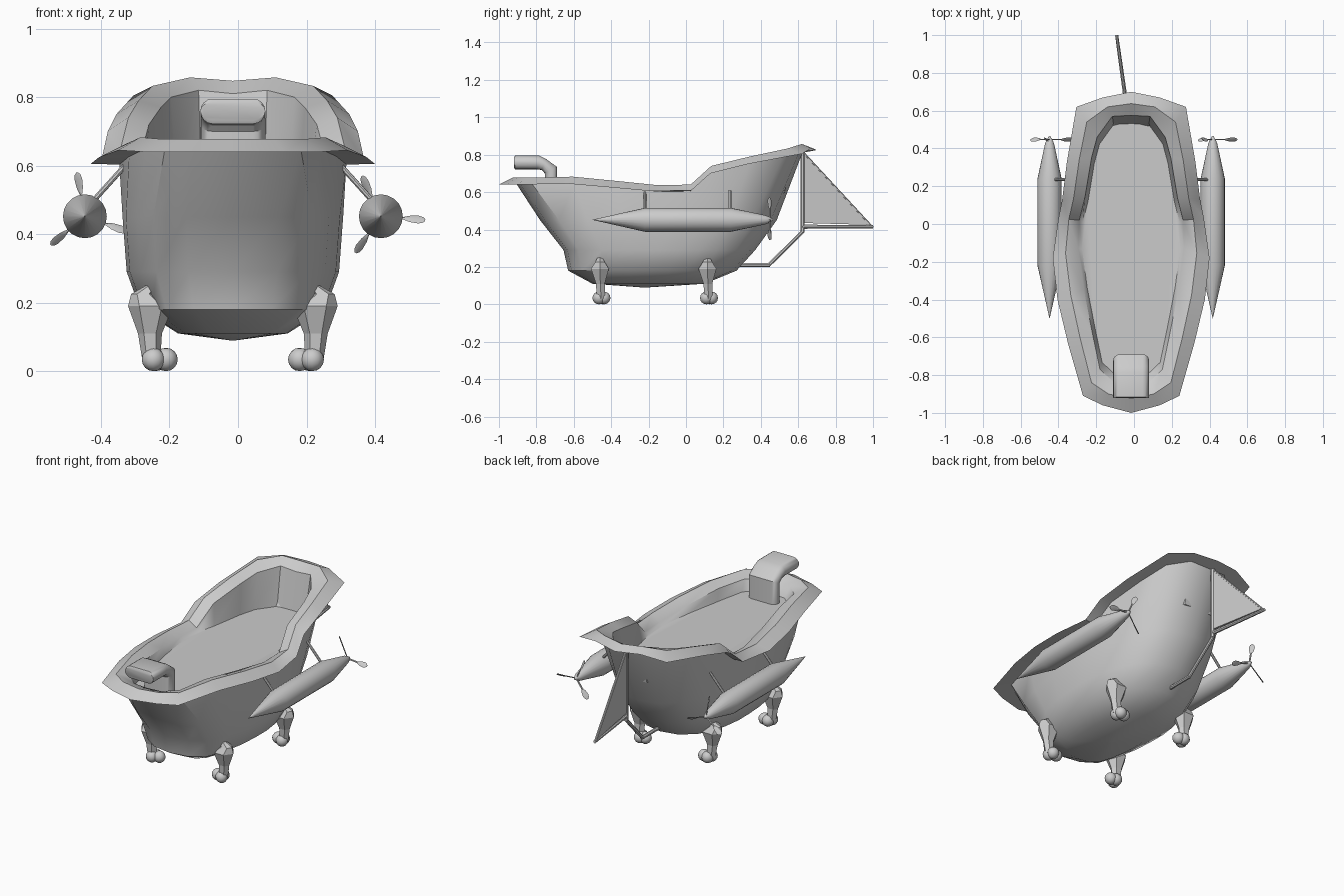
import bpy, bmesh, math
from mathutils import Vector

if "Cube" in bpy.data.objects:
    bpy.data.objects.remove(bpy.data.objects["Cube"])

CX = -0.015  # the tub's centreline


def make(name, rings, cap0=True, cap1=True, smooth=35):
    """Skin a list of closed rings into one object."""
    bm = bmesh.new()
    vr = [[bm.verts.new(p) for p in r] for r in rings]
    n = len(vr[0])
    for a, b in zip(vr, vr[1:]):
        for i in range(n):
            j = (i + 1) % n
            bm.faces.new((a[i], a[j], b[j], b[i]))
    for on, ring in ((cap0, vr[0]), (cap1, vr[-1])):
        if on:
            bm.faces.new(ring)
    bmesh.ops.remove_doubles(bm, verts=bm.verts, dist=0.00005)
    bmesh.ops.recalc_face_normals(bm, faces=bm.faces)
    me = bpy.data.meshes.new(name)
    bm.to_mesh(me)
    bm.free()
    ob = bpy.data.objects.new(name, me)
    bpy.context.collection.objects.link(ob)
    if smooth:
        bpy.ops.object.select_all(action='DESELECT')
        ob.select_set(True)
        bpy.context.view_layer.objects.active = ob
        bpy.ops.object.shade_smooth_by_angle(angle=math.radians(smooth))
    return ob


def rod(name, a, b, r, r2=None, n=8):
    a, b = Vector(a), Vector(b)
    d = (b - a).normalized()
    u = d.orthogonal().normalized()
    v = d.cross(u)
    circ = [math.tau * (i + .5) / n for i in range(n)]
    return make(name, [[p + (u * math.cos(t) + v * math.sin(t)) * q for t in circ]
                       for p, q in ((a, r), (b, r2 or r))])


def mirror(half):
    """Close a half outline (right side, front to back) into a full ring."""
    full = list(half) + [(-x, y, z) for x, y, z in half[-2:0:-1]]
    return [(x + CX, y, z) for x, y, z in full]


def mix(a, b, t, dz=0):
    return [tuple(p + (q - p) * t + (dz if k == 2 else 0) for k, (p, q) in enumerate(zip(m, n)))
            for m, n in zip(a, b)]


# Tub: half outlines of rim, hull rings from one plan shape
outer = [(0, -1, .64), (.15, -.96, .64), (.255, -.91, .64), (.335, -.63, .645),
         (.39, -.4, .625), (.415, -.18, .605), (.385, .03, .61), (.365, .13, .70),
         (.34, .33, .75), (.29, .62, .805), (.15, .67, .835), (0, .70, .825)]
inner = [(0, -.85, .655), (.09, -.84, .655), (.165, -.77, .655), (.205, -.58, .66),
         (.25, -.35, .635), (.28, -.13, .61), (.275, .02, .61), (.245, .14, .72),
         (.21, .35, .77), (.18, .46, .80), (.1, .57, .82), (0, .575, .81)]
plan = [(0, -1), (.42, -.96), (.72, -.84), (.87, -.6), (.97, -.3), (1, -.02),
        (1, .2), (.95, .42), (.87, .6), (.7, .8), (.4, .95), (0, 1)]


def hull_ring(z, front, back, w):
    c, h = (front + back) / 2, (back - front) / 2
    return [(x * w, c + y * h, z) for x, y in plan]


floor = [(x * .93, (y + .15) * .94 - .15, .595) for x, y, z in inner]
hull = [hull_ring(.09, -.23, -.21, .01), hull_ring(.11, -.5, .1, .16),
        hull_ring(.18, -.63, .27, .27), hull_ring(.29, -.655, .37, .31),
        hull_ring(.45, -.78, .485, .322)]
make("bathtub_hull", [mirror(r) for r in hull + [
    mix(inner, outer, .38, -.005), outer, mix(inner, outer, .5, .03), inner, floor]], smooth=40)

# Tap: rounded flat section swept along a bent path, (top y,z / bottom y,z)
tap_path = [((-.915, .79), (-.915, .728)), ((-.92, .785), (-.92, .733)),
            ((-.915, .795), (-.915, .722)), ((-.785, .795), (-.795, .722)),
            ((-.75, .778), (-.77, .718)), ((-.69, .735), (-.755, .70)), ((-.69, .58), (-.755, .58))]
tap = []
for top, bot in tap_path[1:]:
    m = (Vector(top) + Vector(bot)) / 2
    h = (Vector(top) - Vector(bot)) / 2
    ring = []
    for s in (1, -1):
        for i in range(9):
            t = math.pi * i / 8
            p = m + h * math.cos(t) * s
            ring.append((CX + s * (.06 + .035 * math.sin(t)), p.x, p.y))
    tap.append(ring)
make("tap_spout", tap)


# Legs: six-sided tapered stem with ball toes
def leg(side, y):
    rings = []
    for z, xc, dy, hx, hy in ((.27, .215, 0, .004, .004), (.225, .262, 0, .035, .03),
                              (.19, .24, 0, .066, .055), (.11, .242, .002, .035, .027),
                              (.03, .238, .006, .026, .026)):
        rings.append([(CX + side * (xc + hx * math.cos(math.tau * i / 6)),
                       y + dy + hy * math.sin(math.tau * i / 6), z) for i in range(6)])
    make("claw_leg", rings, smooth=0)
    for tx, ty in ((.195, .012), (.232, -.006), (.225, .022)):
        bpy.ops.mesh.primitive_uv_sphere_add(segments=12, ring_count=8, radius=.034,
                                             location=(CX + side * tx, y + ty, .034))
        bpy.context.object.name = "foot_ball"
        bpy.ops.object.shade_smooth()


for side in (-1, 1):
    for y in (-.46, .115):
        leg(side, y)


# Pods: turned body, three-blade propeller and two struts
def pod(side, start):
    x, z = CX + side * .432, .452
    prof = [(-.5, .0005), (-.22, .064), (.24, .064), (.425, .024), (.44, .018), (.465, .004)]
    make("engine_pod", [[(x + r * math.cos(math.tau * i / 20), y, z + r * math.sin(math.tau * i / 20))
                         for i in range(20)] for y, r in prof], smooth=30)
    for k in range(3):
        a = math.radians(start + 120 * k)
        rad = Vector((math.cos(a), 0, math.sin(a)))
        tan = Vector((-math.sin(a), 0, math.cos(a)))
        chord = (tan + Vector((0, 1, 0))).normalized()
        thick = rad.cross(chord)
        c = Vector((x, .447, z))
        rings = []
        for r, w in ((.01, .005), (.065, .005), (.085, .013), (.11, .016), (.123, .012), (.13, .004)):
            rings.append([c + rad * r + chord * w * p + thick * .003 * q
                          for p, q in ((1, 0), (0, 1), (-1, 0), (0, -1))])
        make("propeller_blade", rings)
    for y in (-.22, .235):
        rod("pod_strut", (x - side * .02, y, z + .04), (CX + side * .31, y, .605), .008)


pod(-1, 100)
pod(1, -5)


# Rudder: post, slanted fin, boom and bent tiller rod
def swing(y, z, off=0):
    return (-.04 - (y - .63) * .14 + off, y, z)


make("rudder_fin", [[swing(y, z, o) for y, z in ((.625, .81), (.98, .425), (.625, .435))]
                    for o in (-.006, .006)], smooth=0)
rod("rudder_post", swing(.623, .385), swing(.623, .82), .012)
rod("rudder_boom", swing(.62, .415), swing(1.0, .415), .012, .009)
rod("rudder_edge", swing(.625, .812), swing(.99, .418), .007)
rod("rudder_arm", swing(.625, .39), (-.02, .445, .212), .010)
rod("rudder_shaft", (-.02, .45, .21), (-.02, .25, .21), .011)
